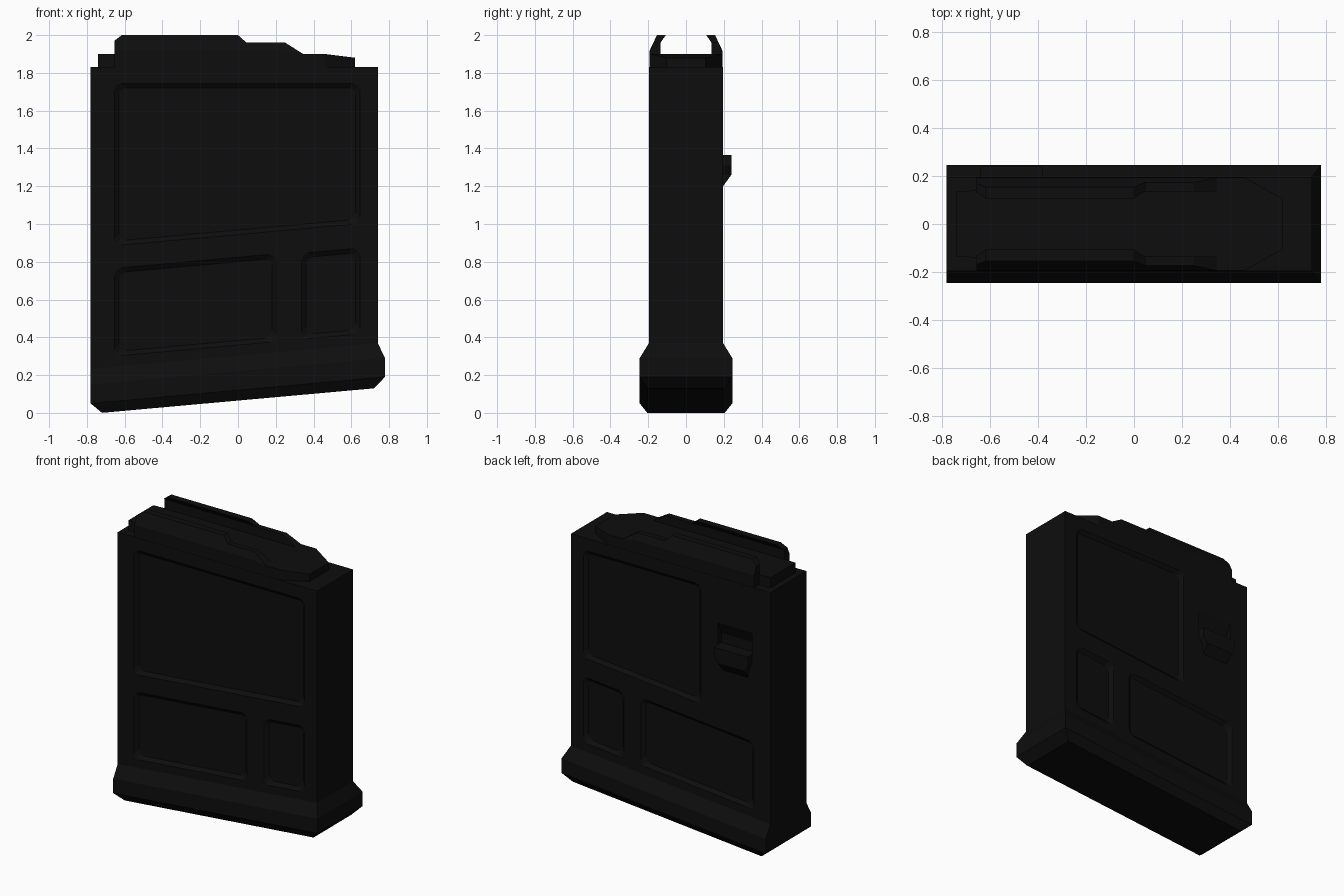
import bpy, bmesh

if "Cube" in bpy.data.objects:
    bpy.data.objects.remove(bpy.data.objects["Cube"])

SLOPE = 0.09  # the floor and panel edges all rise toward +x

mat = bpy.data.materials.new("matte_black")
mat.diffuse_color = (0.0042, 0.0042, 0.0042, 1)
mat.use_nodes = True
mat.node_tree.nodes["Principled BSDF"].inputs["Base Color"].default_value = mat.diffuse_color


def add_loft(bm, rings):
    """Skin a list of equal-length point rings and cap both ends."""
    vs = [[bm.verts.new(p) for p in r] for r in rings]
    n = len(vs[0])
    for a, b in zip(vs, vs[1:]):
        for i in range(n):
            j = (i + 1) % n
            bm.faces.new((a[i], a[j], b[j], b[i]))
    bm.faces.new(vs[0][::-1])
    bm.faces.new(vs[-1])


def make(name, lofts):
    bm = bmesh.new()
    for rings in lofts:
        add_loft(bm, rings)
    bmesh.ops.remove_doubles(bm, verts=bm.verts, dist=1e-5)
    bmesh.ops.recalc_face_normals(bm, faces=bm.faces)
    me = bpy.data.meshes.new(name)
    bm.to_mesh(me)
    bm.free()
    me.materials.append(mat)
    ob = bpy.data.objects.new(name, me)
    bpy.context.collection.objects.link(ob)
    return ob


def rect(x0, x1, y, z, slope=0.0):
    """Horizontal rectangle, z given at x=-0.78 and rising with slope."""
    return [(x, s * y, z + slope * (x + 0.78))
            for x, s in ((x0, -1), (x1, -1), (x1, 1), (x0, 1))]


# flared sloping base
make("base", [[rect(-0.72, 0.72, 0.205, -0.005, SLOPE),
               rect(-0.78, 0.778, 0.245, 0.05, SLOPE),
               rect(-0.78, 0.778, 0.245, 0.15, SLOPE),
               rect(-0.78, 0.74, 0.196, 0.233, SLOPE)]])

# main box
body = make("body", [[rect(-0.78, 0.74, 0.196, 0.233, SLOPE),
                      rect(-0.78, 0.74, 0.196, 1.83)]])


def panel(side, x0, x1, z0, z1, top_slope):
    """Cutter for a recessed panel; z0 and z1 are heights at x0."""
    rings = []
    for y, d in ((0.206, -0.012), (0.176, 0.024)):
        a, b, c = x0 + d, x1 - d, 0.035
        lo = lambda x: z0 + d + SLOPE * (x - x0)
        hi = lambda x: z1 - d + top_slope * (x - x0)
        pts = [(a + c, lo(a + c)), (b - c, lo(b - c)), (b - c * .3, lo(b) + c * .3),
               (b, lo(b) + c), (b, hi(b) - c), (b - c * .3, hi(b) - c * .3),
               (b - c, hi(b - c)), (a + c, hi(a + c)), (a + c * .3, hi(a) - c * .3),
               (a, hi(a) - c), (a, lo(a) + c), (a + c * .3, lo(a) + c * .3)]
        rings.append([(x, side * y, z) for x, z in pts])
    return rings


cuts = []
for side in (-1, 1):
    left = -0.655 if side < 0 else -0.25
    cuts.append(panel(side, left, 0.645, 0.885 + SLOPE * (left + 0.655), 1.745, 0))
    cuts.append(panel(side, -0.655, 0.205, 0.30, 0.765, SLOPE))
    cuts.append(panel(side, 0.335, 0.645, 0.39, 0.845, SLOPE))
# pocket above the catch
cuts.append([[(x, y, z) for x, z in ((-.64, 1.34), (-.38, 1.34), (-.38, zt), (-.64, zt))]
             for y, zt in ((0.206, 1.54), (0.156, 1.43))])
cutter = make("panel_cutter", cuts)
cutter.hide_render = True
mod = body.modifiers.new("panels", "BOOLEAN")
mod.operation = "DIFFERENCE"
mod.solver = "EXACT"
mod.object = cutter
bpy.context.view_layer.objects.active = body
bpy.ops.object.modifier_apply(modifier=mod.name)
bpy.data.objects.remove(cutter)


# catch on the back face
def catch_ring(x0, x1, y, z):
    return [(x0, 0.15, z), (x1, 0.15, z), (x1, y, z), (x0, y, z)]


make("catch", [[catch_ring(-.61, -.42, 0.196, 1.20),
                catch_ring(-.62, -.41, 0.24, 1.26),
                catch_ring(-.64, -.38, 0.24, 1.31),
                catch_ring(-.64, -.38, 0.24, 1.365)]])


# curled feed lips, cross-section trimmed to height h at each station
def lip_ring(side, x, h, shift):
    k = max(0, h - 1.915) / 0.085
    t = max(0, h - 1.965) / 0.035
    pts = [(0.194, 1.82), (0.194, min(h, 1.915)), (0.194 - 0.04 * k, h),
           (0.135 - 0.028 * t, h), (0.135, min(h, 1.965)), (0.135, 1.82)]
    return [(x, side * (y - shift), z) for y, z in pts]


stations = [(-0.655, 1.97, 0), (-0.615, 2.0, 0), (0.0, 2.0, 0), (0.045, 1.96, 0),
            (0.25, 1.96, 0), (0.345, 1.90, 0), (0.46, 1.90, 0), (0.62, 1.88, 0.09)]
for side, name in ((-1, "front_feed_lip"), (1, "back_feed_lip")):
    make(name, [[lip_ring(side, *s) for s in stations]])

# follower between the lips, with a tapering nose
make("follower", [[[(x, -w, 1.82), (x, w, 1.82), (x, w, z), (x, -w, z)]
                   for x, w, z in ((-0.74, 0.135, 1.90), (-0.655, 0.14, 1.90),
                                   (0.46, 0.14, 1.90), (0.62, 0.05, 1.88))]])
